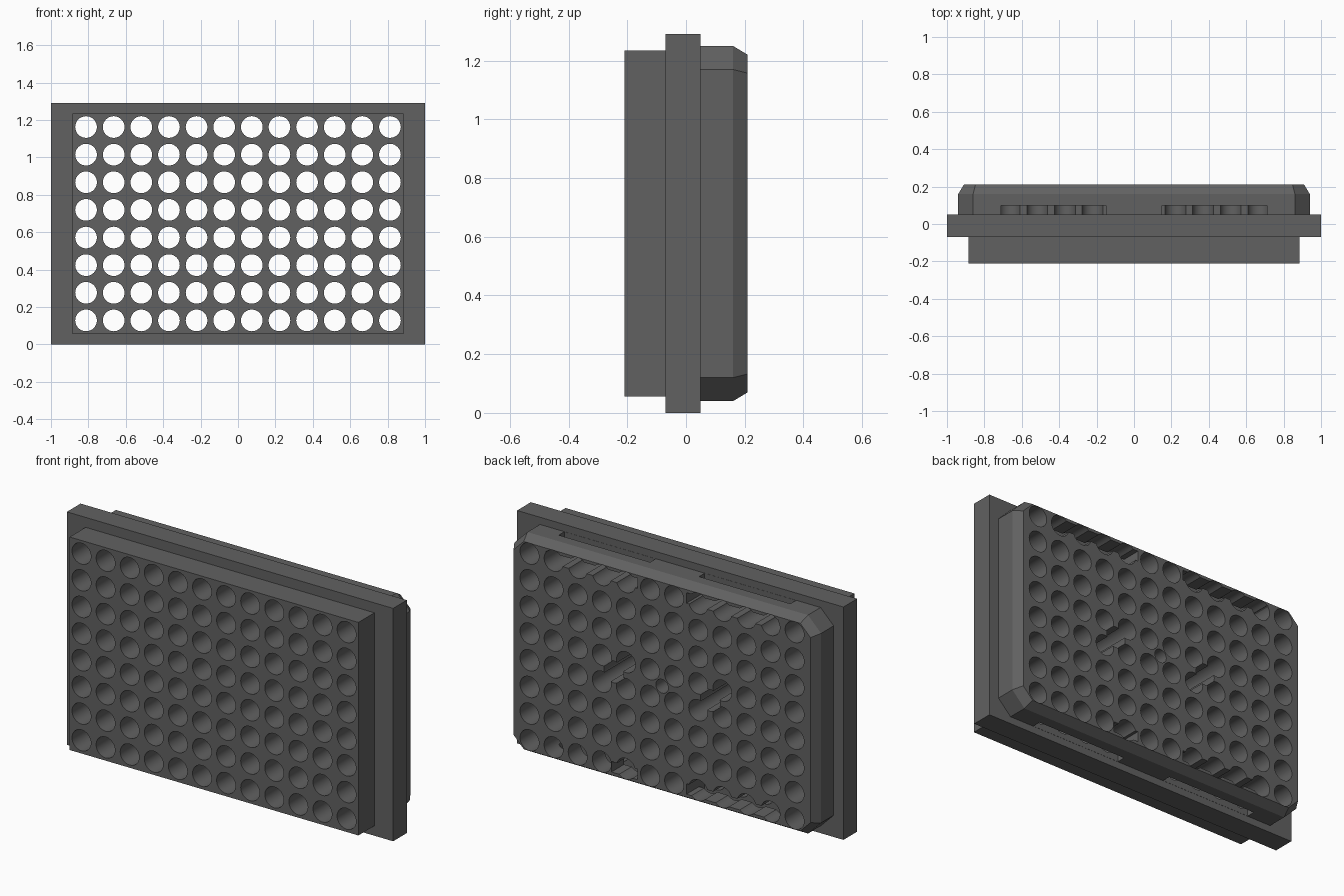
import bpy, bmesh, math
from mathutils import Matrix

if "Cube" in bpy.data.objects:
    bpy.data.objects.remove(bpy.data.objects["Cube"])

PITCH = 0.1477
MID_Z = 0.645
HOLE_R = 0.058


def make_object(name, bm):
    bmesh.ops.recalc_face_normals(bm, faces=bm.faces)
    mesh = bpy.data.meshes.new(name)
    bm.to_mesh(mesh)
    bm.free()
    obj = bpy.data.objects.new(name, mesh)
    bpy.context.collection.objects.link(obj)
    return obj


def add_box(bm, x0, x1, y0, y1, z0, z1):
    size = Matrix.Diagonal((x1 - x0, y1 - y0, z1 - z0, 1))
    place = Matrix.Translation(((x0 + x1) / 2, (y0 + y1) / 2, (z0 + z1) / 2))
    bmesh.ops.create_cube(bm, size=1, matrix=place @ size)


def add_bore(bm, x, z, r, y0, y1, sides=32):
    place = Matrix.Translation((x, (y0 + y1) / 2, z)) @ Matrix.Rotation(math.pi / 2, 4, 'X')
    bmesh.ops.create_cone(bm, cap_ends=True, segments=sides, radius1=r, radius2=r,
                          depth=y1 - y0, matrix=place)


def combine(target, other, operation):
    other.hide_render = True
    mod = target.modifiers.new(operation.lower(), 'BOOLEAN')
    mod.operation = operation
    mod.solver = 'EXACT'
    mod.object = other
    bpy.context.view_layer.objects.active = target
    bpy.ops.object.modifier_apply(modifier=mod.name)
    bpy.data.objects.remove(other)


# Wide flange
bm = bmesh.new()
add_box(bm, -1, 1, -0.07, 0.05, 0, 1.29)
rack = make_object("tube_rack", bm)

# Front plate
bm = bmesh.new()
add_box(bm, -0.885, 0.885, -0.21, -0.02, 0.055, 1.235)
combine(rack, make_object("front_plate", bm), 'UNION')


# Back block: octagonal outline with a chamfered rear rim
def outline(inset):
    w, h = 0.94 - inset, 0.605 - inset
    c = 0.08 - inset * (2 - math.sqrt(2))
    quarter = [(w, h - c), (w - c, h)]
    return (quarter + [(-x, z) for x, z in reversed(quarter)]
            + [(-x, -z) for x, z in quarter] + [(x, -z) for x, z in reversed(quarter)])


bm = bmesh.new()
rings = [[bm.verts.new((x, y, MID_Z + z)) for x, z in outline(inset)]
         for y, inset in ((0.0, 0), (0.16, 0), (0.21, 0.03))]
for a, b in zip(rings, rings[1:]):
    for i in range(8):
        j = (i + 1) % 8
        bm.faces.new((a[i], a[j], b[j], b[i]))
bm.faces.new(rings[0])
bm.faces.new(rings[-1])
combine(rack, make_object("back_block", bm), 'UNION')

# 12 x 8 grid of through holes
bm = bmesh.new()
for col in range(12):
    for row in range(8):
        add_bore(bm, (col - 5.5) * PITCH, MID_Z + (row - 3.5) * PITCH, HOLE_R, -0.3, 0.3)
combine(rack, make_object("hole_cutter", bm), 'DIFFERENCE')

# Central blind bore and the two wider bores that break into their neighbours
bm = bmesh.new()
add_bore(bm, 0, MID_Z, 0.038, 0.1, 0.3)
for side in (-1, 1):
    add_bore(bm, side * 2 * PITCH, MID_Z, 0.0605, -0.06, 0.3)
combine(rack, make_object("bore_cutter", bm), 'DIFFERENCE')

# Clip pockets in the back face, and notches behind the rim leading into them
pockets, notches = bmesh.new(), bmesh.new()
for side in (-1, 1):
    for end in (-1, 1):
        outer = 0.31 if side == 1 and end == -1 else 0.71
        x0, x1 = sorted((side * 0.15, side * outer))
        z0, z1 = sorted((MID_Z + end * 0.5, MID_Z + end * 0.558))
        add_box(pockets, x0, x1, 0.08, 0.3, z0, z1)
        x0, x1 = sorted((side * 0.15, side * 0.71))
        z0, z1 = sorted((MID_Z + end * 0.5, MID_Z + end * 0.7))
        add_box(notches, x0, x1, 0.051, 0.1, z0, z1)
combine(rack, make_object("pocket_cutter", pockets), 'DIFFERENCE')
combine(rack, make_object("notch_cutter", notches), 'DIFFERENCE')

# Smooth bores, sharp edges, dark grey finish
bpy.ops.object.select_all(action='DESELECT')
rack.select_set(True)
bpy.context.view_layer.objects.active = rack
bpy.ops.object.shade_smooth_by_angle(angle=math.radians(25))
mat = bpy.data.materials.new("dark_grey")
mat.diffuse_color = (0.12, 0.12, 0.12, 1)
mat.use_nodes = True
mat.node_tree.nodes["Principled BSDF"].inputs["Base Color"].default_value = mat.diffuse_color
rack.data.materials.clear()
rack.data.materials.append(mat)
